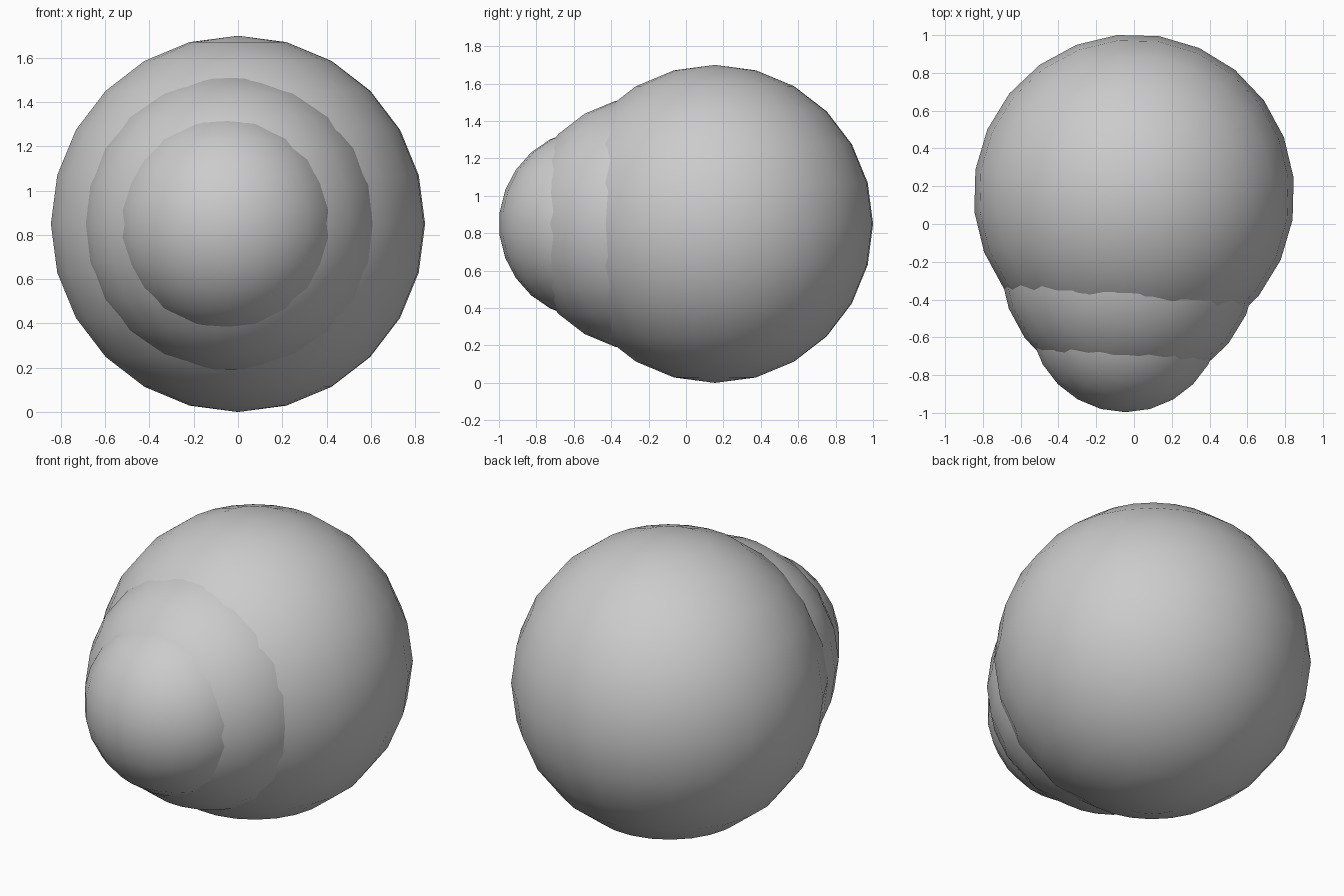
import bpy
from math import radians

if "Cube" in bpy.data.objects:
    bpy.data.objects.remove(bpy.data.objects["Cube"])


def ball(name, center, radius, rings, turn):
    """Smooth-shaded UV sphere with upright poles."""
    bpy.ops.mesh.primitive_uv_sphere_add(
        segments=24, ring_count=rings, radius=radius,
        location=center, rotation=(0, 0, radians(turn)))
    obj = bpy.context.object
    obj.name = name
    bpy.ops.object.transform_apply(location=False, rotation=True, scale=False)
    bpy.ops.object.shade_smooth()
    return obj


# Three overlapping balls shrinking toward the front
ball("large_back_ball", (0, 0.155, 0.85), 0.85, 12, 6)
ball("middle_ball", (-0.028, -0.204, 0.85), 0.68, 12, 6)
ball("small_front_ball", (-0.045, -0.49, 0.85), 0.51, 13, 0)
